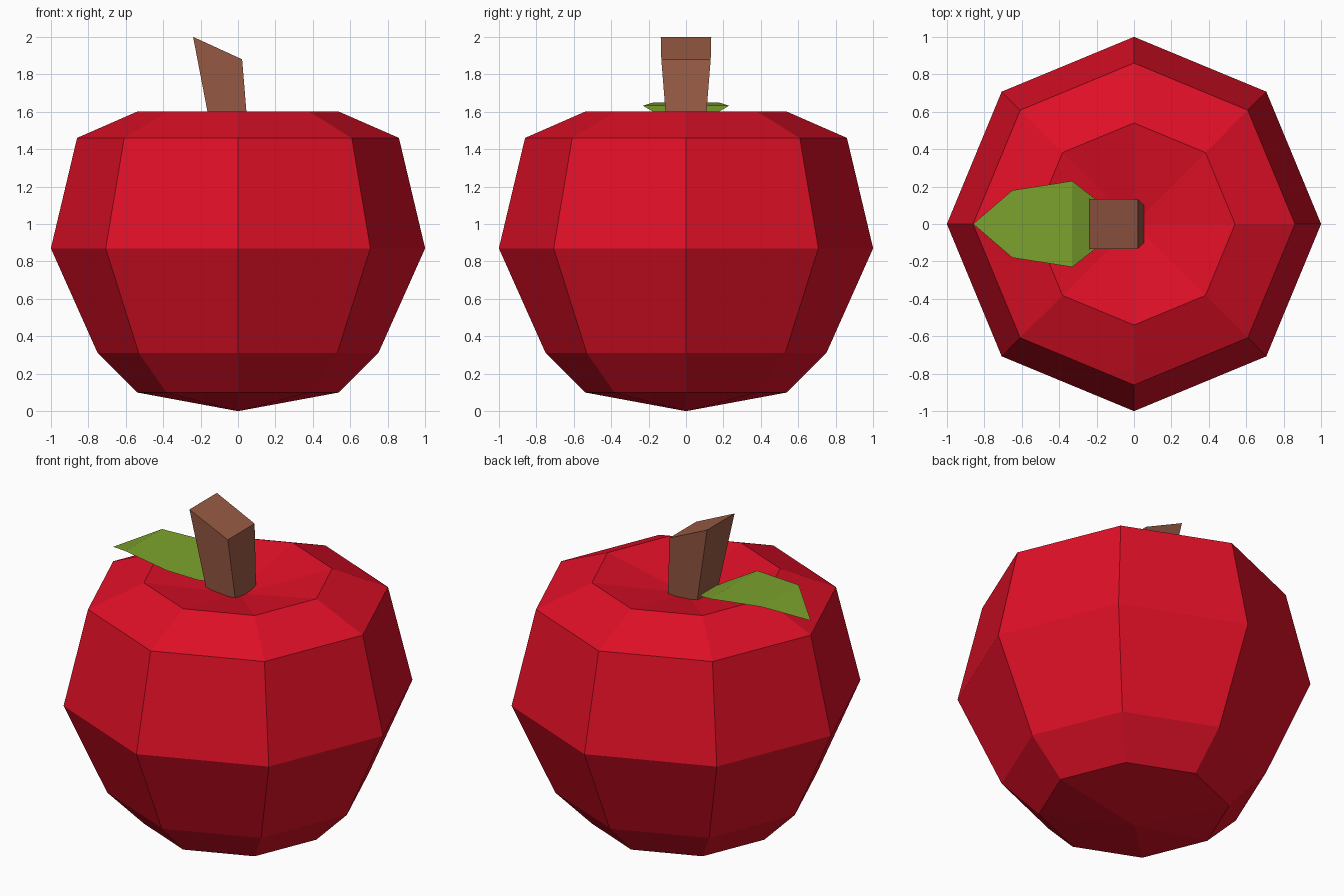
import bpy, math

if "Cube" in bpy.data.objects:
    bpy.data.objects.remove(bpy.data.objects["Cube"])


def material(name, color):
    m = bpy.data.materials.new(name)
    m.diffuse_color = (*color, 1)
    m.use_nodes = True
    m.node_tree.nodes["Principled BSDF"].inputs["Base Color"].default_value = m.diffuse_color
    return m


def build(name, verts, faces, mat):
    mesh = bpy.data.meshes.new(name)
    mesh.from_pydata(verts, [], faces)
    mesh.materials.append(mat)
    obj = bpy.data.objects.new(name, mesh)
    bpy.context.collection.objects.link(obj)
    return obj


red = material("apple red", (0.74, 0.005, 0.02))
brown = material("stem brown", (0.32, 0.105, 0.06))
green = material("leaf green", (0.20, 0.37, 0.027))

# Apple body: eight-sided lathe of (radius, height), closed by a low point and a top dimple
N = 8
profile = [(0.54, 0.10), (0.75, 0.31), (1.0, 0.87), (0.86, 1.46), (0.54, 1.60)]
verts = [(r * math.cos(math.tau * i / N), r * math.sin(math.tau * i / N), z)
         for r, z in profile for i in range(N)]
bottom, top = len(verts), len(verts) + 1
verts += [(0, 0, 0), (0, 0, 1.49)]
last = (len(profile) - 1) * N
faces = []
for i in range(N):
    j = (i + 1) % N
    for k in range(0, last, N):
        faces.append((k + i, k + j, k + N + j, k + N + i))
    faces.append((bottom, j, i))
    faces.append((last + i, last + j, top))
build("apple_body", verts, faces, red)

# Stem: flared four-sided prism with a slanted cut; side profile as (x, half width, z)
side = [(-0.14, 0.10, 1.48), (0.055, 0.10, 1.48), (0.022, 0.132, 1.88), (-0.24, 0.135, 2.0)]
verts = [(x, s * w, z) for s in (-1, 1) for x, w, z in side]
faces = [(0, 1, 2, 3), (7, 6, 5, 4)]
faces += [(i, i + 4, (i + 1) % 4 + 4, (i + 1) % 4) for i in range(4)]
build("stem", verts, faces, brown)

# Leaf: thin bent sheet, mirrored across y; stations as (x, half width, z)
stations = [(-0.65, 0.18, 1.648), (-0.33, 0.23, 1.632), (-0.19, 0.12, 1.567)]
verts = [(x, s * w, z) for x, w, z in stations for s in (-1, 1)]
verts += [(-0.86, 0, 1.55), (-0.10, 0, 1.525)]
faces = [(6, 0, 1), (0, 2, 3, 1), (2, 4, 5, 3), (4, 7, 5)]
build("leaf", verts, faces, green)
